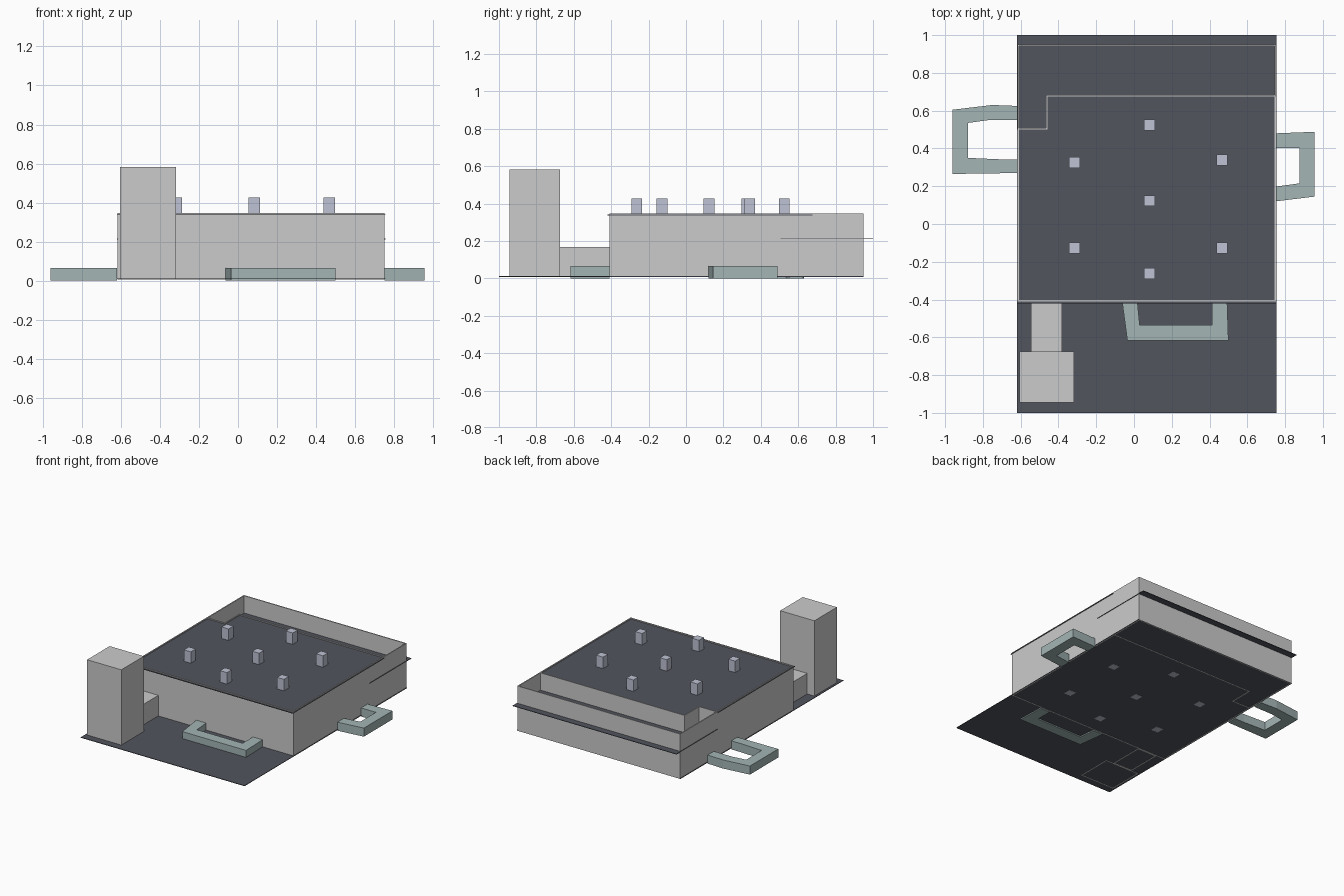
import bpy, bmesh

if "Cube" in bpy.data.objects:
    bpy.data.objects.remove(bpy.data.objects["Cube"])


def material(name, rgb):
    m = bpy.data.materials.new(name)
    m.diffuse_color = (*rgb, 1)
    m.use_nodes = True
    m.node_tree.nodes["Principled BSDF"].inputs["Base Color"].default_value = m.diffuse_color
    return m


DARK = material("dark_slab", (0.085, 0.09, 0.11))
GREEN = material("pale_green", (0.37, 0.46, 0.46))
LILAC = material("pale_lilac", (0.52, 0.55, 0.66))


def finish(name, bm, mat=None):
    bmesh.ops.recalc_face_normals(bm, faces=bm.faces[:])
    mesh = bpy.data.meshes.new(name)
    bm.to_mesh(mesh)
    bm.free()
    ob = bpy.data.objects.new(name, mesh)
    bpy.context.collection.objects.link(ob)
    if mat:
        mesh.materials.append(mat)
    return ob


def prism(name, pts, z0, z1, mat=None):
    """Extrude a flat outline from z0 to z1."""
    bm = bmesh.new()
    face = bm.faces.new([bm.verts.new((x, y, z0)) for x, y in pts])
    ext = bmesh.ops.extrude_face_region(bm, geom=[face])
    for v in ext["geom"]:
        if isinstance(v, bmesh.types.BMVert):
            v.co.z = z1
    return finish(name, bm, mat)


def rect(x0, x1, y0, y1):
    return [(x0, y0), (x1, y0), (x1, y1), (x0, y1)]


def walls(name, pts, z0, z1, closed=True, thick=0.008):
    """Thin upright walls along a plan outline."""
    bm = bmesh.new()
    low = [bm.verts.new((x, y, z0)) for x, y in pts]
    high = [bm.verts.new((x, y, z1)) for x, y in pts]
    n = len(pts)
    for i in range(n if closed else n - 1):
        j = (i + 1) % n
        bm.faces.new((low[i], low[j], high[j], high[i]))
    ob = finish(name, bm)
    mod = ob.modifiers.new("thickness", "SOLIDIFY")
    mod.thickness = thick
    mod.offset = -1 if closed else 0
    mod.use_even_offset = True
    return ob


X0, X1 = -0.62, 0.755
BASE, TOP = 0.007, 0.347

# Perimeter wall and stepped partition between the two roof levels
walls("outer_walls", rect(X0 + 0.004, X1 - 0.004, -0.41, 0.95), BASE, TOP)
step = [(X0 + 0.008, 0.505), (-0.463, 0.505), (-0.463, 0.68), (X1 - 0.008, 0.68)]
walls("partition_wall", step, BASE, TOP, closed=False)

# Dark ground, lower terrace and main roof slabs
prism("ground_slab", rect(X0, X1, -1, 0.95), 0.008, 0.012, DARK)
prism("terrace_slab", rect(X0, X1, 0.505, 1), 0.212, 0.216, DARK)
roof = [(X0, -0.42), (X1, -0.42), (X1, 0.676), (-0.459, 0.676), (-0.459, 0.501), (X0, 0.501)]
prism("roof_slab", roof, 0.336, 0.340, DARK)

# Tower and its low connecting passage
for name, r, h in (("tower", (-0.605, -0.318, -0.945, -0.675), 0.583),
                   ("passage", (-0.545, -0.382, -0.675, -0.41), 0.168)):
    walls(name + "_walls", rect(*r), BASE, h - 0.006)
    prism(name + "_roof", rect(*r), h - 0.006, h)

# Columns rising through the roof
for i, (x, y) in enumerate([(0.083, 0.525), (-0.315, 0.325), (0.467, 0.34), (0.083, 0.123),
                            (-0.315, -0.128), (0.467, -0.128), (0.083, -0.263)]):
    s = 0.029
    prism(f"column_{i + 1}", rect(x - s, x + s, y - s, y + s), BASE, 0.427, LILAC)

# Low loop-shaped blocks on the left, right and front sides
prism("left_loop", [(-0.62, 0.625), (-0.75, 0.63), (-0.96, 0.605), (-0.96, 0.265), (-0.62, 0.27),
                    (-0.62, 0.342), (-0.7, 0.342), (-0.88, 0.35), (-0.88, 0.535), (-0.77, 0.55),
                    (-0.62, 0.55)], 0, 0.065, GREEN)
prism("right_loop", [(0.75, 0.48), (0.955, 0.488), (0.955, 0.145), (0.75, 0.12), (0.75, 0.198),
                     (0.875, 0.215), (0.875, 0.403), (0.75, 0.403)], 0, 0.065, GREEN)
prism("front_loop", [(-0.063, -0.41), (-0.035, -0.617), (0.5, -0.617), (0.493, -0.41),
                     (0.413, -0.41), (0.413, -0.535), (0.03, -0.535), (0.018, -0.41)], 0, 0.065, GREEN)
